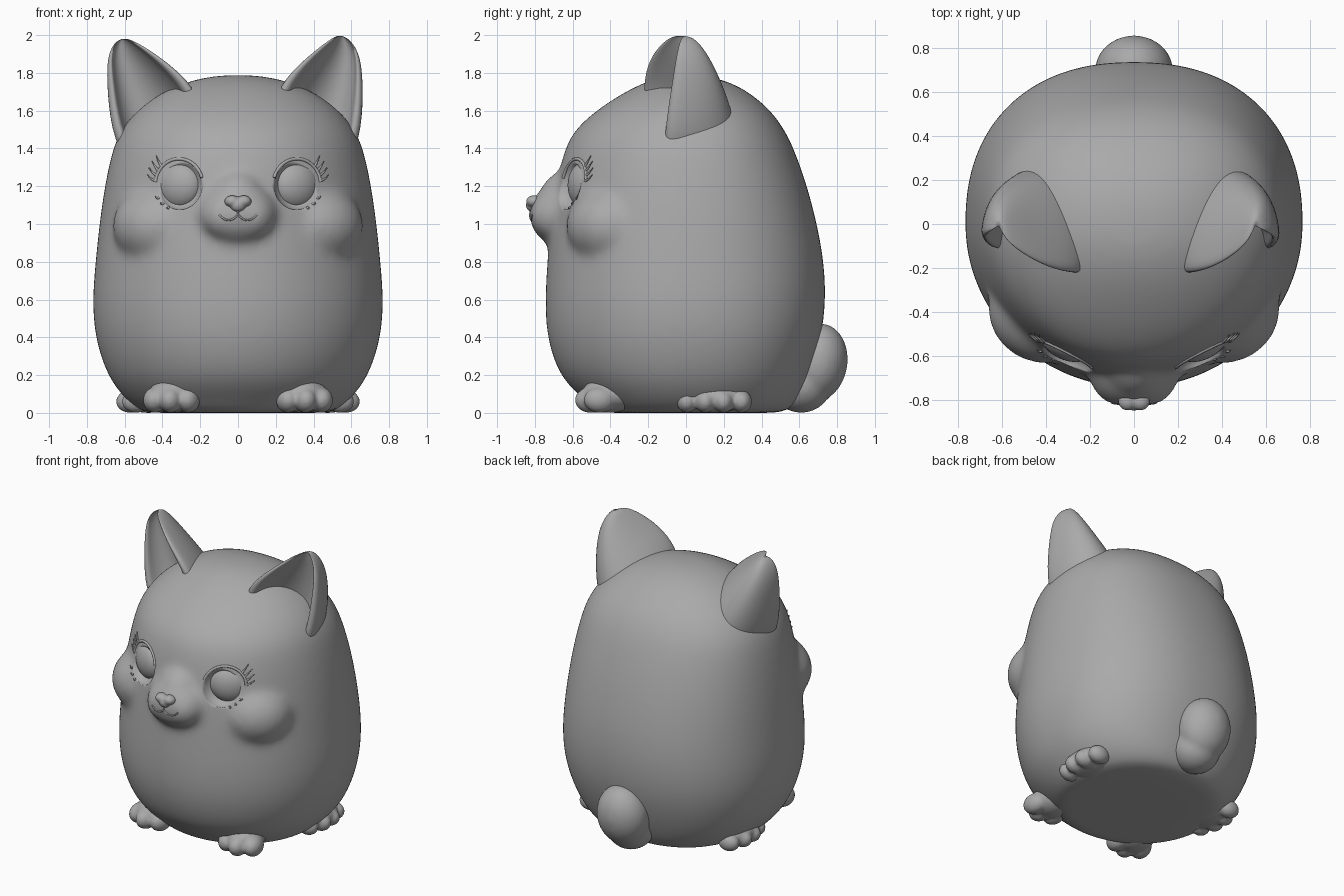
import bpy, bmesh
from math import sin, cos, pi, radians
from mathutils import Matrix, Vector
from mathutils.bvhtree import BVHTree

if "Cube" in bpy.data.objects:
    bpy.data.objects.remove(bpy.data.objects["Cube"])

grey = bpy.data.materials.new("plain_grey")
grey.use_nodes = True
grey.diffuse_color = (0.4, 0.4, 0.4, 1)
for node in grey.node_tree.nodes:
    if node.type == 'BSDF_PRINCIPLED':
        node.inputs["Base Color"].default_value = grey.diffuse_color
        node.inputs["Roughness"].default_value = 0.6


def activate(ob):
    bpy.ops.object.select_all(action='DESELECT')
    ob.select_set(True)
    bpy.context.view_layer.objects.active = ob


def make(name, bm):
    """Turn a bmesh into a smooth grey object."""
    bmesh.ops.recalc_face_normals(bm, faces=bm.faces)
    me = bpy.data.meshes.new(name)
    bm.to_mesh(me)
    bm.free()
    me.materials.append(grey)
    ob = bpy.data.objects.new(name, me)
    bpy.context.collection.objects.link(ob)
    activate(ob)
    bpy.ops.object.shade_smooth()
    return ob


def fuse(ob, voxel, smooth):
    """Merge overlapping volumes into one soft skin."""
    mod = ob.modifiers.new("fuse", 'REMESH')
    mod.mode, mod.voxel_size, mod.use_smooth_shade = 'VOXEL', voxel, True
    mod = ob.modifiers.new("soften", 'SMOOTH')
    mod.factor, mod.iterations = .5, smooth


def apply_all(ob):
    activate(ob)
    for m in list(ob.modifiers):
        bpy.ops.object.modifier_apply(modifier=m.name)
    bpy.ops.object.shade_smooth()


def blob(bm, centre, radii, rot=Matrix()):
    """Add an ellipsoid."""
    m = Matrix.Translation(centre) @ rot @ Matrix.Diagonal((*radii, 1))
    bmesh.ops.create_uvsphere(bm, u_segments=32, v_segments=20, radius=1, matrix=m)


def loft(bm, rings):
    """Skin closed rings of points and cap both ends."""
    rows = [[bm.verts.new(p) for p in ring] for ring in rings]
    n = len(rows[0])
    for a, b in zip(rows, rows[1:]):
        for i in range(n):
            bm.faces.new((a[i], a[(i + 1) % n], b[(i + 1) % n], b[i]))
    bm.faces.new(rows[0][::-1])
    bm.faces.new(rows[-1])


def tubes(name, paths, thick, taper=False):
    """Round tubes along paths."""
    cu = bpy.data.curves.new(name, 'CURVE')
    cu.dimensions = '3D'
    cu.bevel_depth = thick
    cu.bevel_resolution = 2
    cu.use_fill_caps = True
    cu.materials.append(grey)
    for path in paths:
        sp = cu.splines.new('POLY')
        sp.points.add(len(path) - 1)
        for i, p in enumerate(path):
            sp.points[i].co = (*p, 1)
            sp.points[i].radius = 1 - 0.7 * i / (len(path) - 1) if taper else 1
    ob = bpy.data.objects.new(name, cu)
    bpy.context.collection.objects.link(ob)
    activate(ob)
    bpy.ops.object.convert(target='MESH')
    bpy.ops.object.shade_smooth()


# Body: height, half width, front depth, back depth
profile = [
    (0, .43, .41, .43), (0, .5, .47, .53), (.05, .57, .515, .58),
    (.1, .62, .575, .61), (.2, .695, .675, .655), (.4, .76, .74, .72),
    (.6, .773, .748, .742), (.8, .755, .735, .732), (1.0, .735, .72, .695),
    (1.2, .707, .69, .643), (1.4, .665, .645, .572), (1.5, .62, .59, .522),
    (1.6, .54, .48, .452), (1.7, .405, .325, .335), (1.76, .255, .2, .215),
    (1.79, .1, .08, .08)]
bm = bmesh.new()
rings = []
for z, w, front, back in profile:
    ring = []
    for k in range(64):
        x, y = cos(2 * pi * k / 64), sin(2 * pi * k / 64)
        if y > 0:
            x, y = abs(x) ** .88 * (1 if x > 0 else -1), y ** .88
        ring.append((w * x, y * (back if y > 0 else front), z))
    rings.append(ring)
loft(bm, rings)
body = make("body", bm)
body.modifiers.new("round", 'SUBSURF').levels = 2
apply_all(body)

# Cheeks, muzzle and bridge are fused into the body
bm = bmesh.new()
bm.from_mesh(body.data)
bpy.data.objects.remove(body)
for s in (-1, 1):
    blob(bm, (s * .4, -.38, .99), (.265, .255, .225))
    blob(bm, (s * .07, -.7, 1.04), (.125, .125, .125))
blob(bm, (0, -.66, 1.05), (.215, .17, .17))
blob(bm, (0, -.64, 1.15), (.14, .14, .13), Matrix.Rotation(radians(35), 4, 'X'))
body = make("body", bm)

bm = bmesh.new()
for s in (-1, 1):
    blob(bm, (s * .31, -.635, 1.21), (.13, .085, .135), Matrix.Rotation(s * radians(27), 4, 'Z'))
cutter = make("eye_socket_cutter", bm)
cutter.hide_render = True

fuse(body, .018, 28)
mod = body.modifiers.new("sockets", 'BOOLEAN')
mod.operation, mod.object = 'DIFFERENCE', cutter
mod = body.modifiers.new("soften_edges", 'SMOOTH')
mod.factor, mod.iterations = .5, 3
apply_all(body)
bpy.data.objects.remove(cutter)

probe = bmesh.new()
probe.from_mesh(body.data)
tree = BVHTree.FromBMesh(probe)


def on_face(x, z, lift=0):
    """Point on the front of the body at x, z."""
    hit = tree.ray_cast(Vector((x, -2, z)), Vector((0, 1, 0)))[0]
    return Vector((x, (hit.y if hit else -.5) - lift, z))


# Ears: open scoops between an outer rim, an inner rim and a back ridge
outer = [(.6, -.12, 1.3), (.675, -.1, 1.5), (.685, -.06, 1.76), (.67, -.04, 1.91), (.61, -.02, 1.985)]
inner = [(.18, -.22, 1.58), (.22, -.24, 1.74), (.36, -.21, 1.87), (.49, -.13, 1.96), (.56, -.06, 1.995)]
ridge = [(.34, .28, 1.38), (.41, .26, 1.56), (.51, .18, 1.77), (.57, .1, 1.92), (.58, .03, 1.99)]
for s, side in ((1, "left"), (-1, "right")):
    bm = bmesh.new()
    rings = []
    for i, (o, n, r) in enumerate(zip(outer, inner, ridge)):
        o, n, r = Vector(o), Vector(n), Vector(r)
        mid, half = (o + n) / 2, (o - n) / 2
        deep = r - mid
        arc = [pi * k / 12 for k in range(13)]
        ring = [mid + half * cos(a) + deep * sin(a) for a in arc]
        ring += [mid + half * .76 * cos(a) + deep * .5 * sin(a) for a in reversed(arc)]
        lean, rise = -s * .008 * i, s * .002 * i
        rings.append([(s * (p.x + lean), p.y, p.z + rise) for p in ring])
    loft(bm, rings)
    ear = make(side + "_ear", bm)
    ear.modifiers.new("round", 'SUBSURF').levels = 2
    apply_all(ear)

# Eyes, lids and lashes
for s, side in ((1, "left"), (-1, "right")):
    bm = bmesh.new()
    blob(bm, (s * .31, -.535, 1.205), (.128, .08, .125), Matrix.Rotation(s * radians(27), 4, 'Z'))
    make(side + "_eye", bm)

    def rim(deg, f, lift=0, up=0):
        a = radians(deg)
        return on_face(s * (.312 + .125 * f * cos(a)), 1.21 + .135 * f * sin(a) + up, lift)

    tubes(side + "_eyelid", [[rim(d, 1.0) for d in range(5, 166, 10)]], .009)
    lashes = []
    for d in (8, 20, 32, 44, -32, -48, -64):
        size = .36 if d > 0 else .2
        lashes.append([rim(d, 1 + size * t, .012 * t, .025 * t * t) for t in (0, .33, .67, 1)])
    tubes(side + "_lashes", lashes, .008, True)

# Nose and mouth
bm = bmesh.new()
for s in (-1, 1):
    blob(bm, (s * .03, -.805, 1.12), (.042, .042, .032))
blob(bm, (0, -.81, 1.1), (.042, .038, .038))
nose = make("nose", bm)
fuse(nose, .007, 5)
apply_all(nose)
smile = [on_face(.1 * t, 1.02 + .03 * (2 * abs(t) - 1) ** 2) for t in [k / 10 - 1 for k in range(21)]]
tubes("mouth", [smile, [on_face(0, z) for z in (1.09, 1.07, 1.05)]], .005)
probe.free()

# Tail: upright rounded lobe curling out from below the back
bm = bmesh.new()
blob(bm, (0, .695, .265), (.178, .16, .21), Matrix.Rotation(radians(-10), 4, 'X'))
blob(bm, (0, .61, .15), (.16, .16, .15))
tail = make("tail", bm)
fuse(tail, .015, 8)
apply_all(tail)


# Paws: a pad with a row of soft toes
def paw(name, x, y, turn, toes, spread, size):
    bm = bmesh.new()
    rot = Matrix.Rotation(turn, 4, 'Z')
    place = Matrix.Translation((x, y, 0)) @ rot
    blob(bm, place @ Vector((0, -.02, size * 1.4)), (spread + .04, .15, size * 1.4), rot)
    for k in range(toes):
        t = 2 * k / (toes - 1) - 1
        blob(bm, place @ Vector((t * spread, -.12 + .035 * t * t, size)), (size * .9, size * 1.25, size), rot)
    ob = make(name, bm)
    fuse(ob, .011, 4)
    apply_all(ob)


for s, side in ((1, "left"), (-1, "right")):
    paw(side + "_front_paw", s * .34, -.385, s * radians(8), 3, .09, .068)
    paw(side + "_hind_paw", s * .455, .15, s * radians(90), 4, .145, .06)
